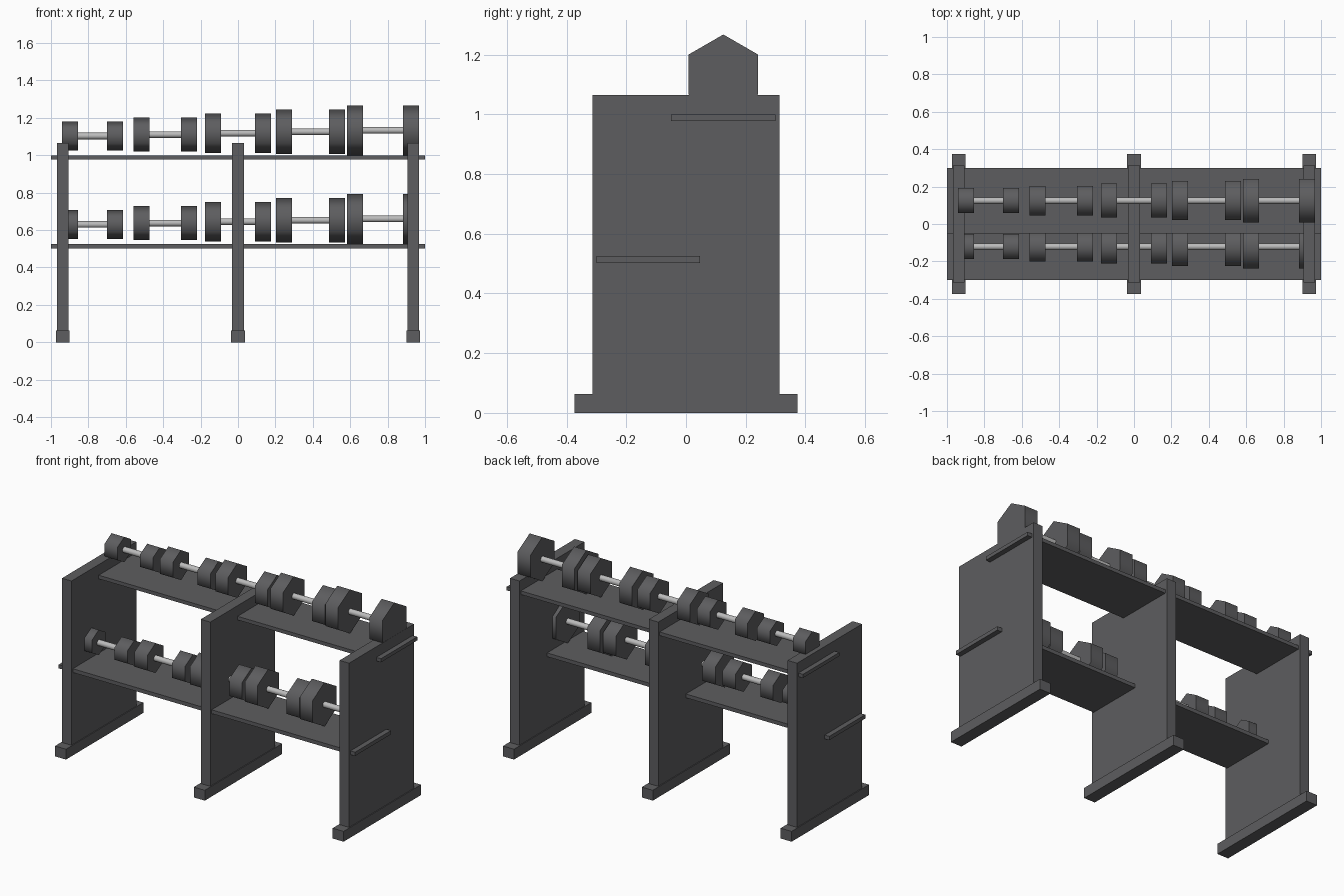
import bpy
import math

if "Cube" in bpy.data.objects:
    bpy.data.objects.remove(bpy.data.objects["Cube"], do_unlink=True)


def make_material(name, colour):
    mat = bpy.data.materials.new(name)
    mat.use_nodes = True
    mat.diffuse_color = colour
    mat.node_tree.nodes["Principled BSDF"].inputs["Base Color"].default_value = colour
    return mat


dark = make_material("dark grey", (0.11, 0.11, 0.115, 1))
steel = make_material("light steel", (0.5, 0.5, 0.5, 1))


def box(name, x, y, z):
    """Box from (min, max) pairs along each axis."""
    spans = (x, y, z)
    bpy.ops.mesh.primitive_cube_add(size=1, location=[(a + b) / 2 for a, b in spans])
    obj = bpy.context.object
    obj.name = name
    obj.scale = [b - a for a, b in spans]
    bpy.ops.object.transform_apply(location=False, rotation=False, scale=True)
    obj.data.materials.append(dark)
    return obj


def rod(name, x0, x1, y, z, radius, sides, mat):
    """Prism lying along x, with one corner pointing straight up."""
    bpy.ops.mesh.primitive_cylinder_add(
        vertices=sides, radius=radius, depth=x1 - x0,
        location=((x0 + x1) / 2, y, z), rotation=(math.pi / 2, 0, math.pi / 2))
    obj = bpy.context.object
    obj.name = name
    bpy.ops.object.transform_apply(location=False, rotation=True, scale=False)
    obj.data.materials.append(mat)
    bpy.ops.object.shade_smooth_by_angle(angle=math.radians(65))
    return obj


# Upright panels on feet
for side, x in (("right", -0.937), ("middle", 0), ("left", 0.937)):
    box(side + "_panel", (x - 0.032, x + 0.032), (-0.313, 0.313), (0.063, 1.065))
    box(side + "_foot", (x - 0.037, x + 0.037), (-0.373, 0.373), (0, 0.063))

# Shelves running through the panels
box("upper_shelf", (-1, 1), (-0.05, 0.3), (0.978, 1.0))
box("lower_shelf", (-1, 1), (-0.3, 0.047), (0.502, 0.525))

# Dumbbells: outer x ends, growing in size towards the left
HEAD = 0.086
ends = ((-0.941, -0.615), (-0.558, -0.218), (-0.177, 0.177),
        (0.203, 0.572), (0.583, 0.968))
for row, y, base in (("upper", 0.125, 1.103), ("lower", -0.121, 0.63)):
    for i, (x0, x1) in enumerate(ends):
        radius = 0.077 + 0.01425 * i
        z = base + 0.0075 * i
        name = f"{row}_dumbbell_{i + 1}"
        rod(name + "_head_right", x0, x0 + HEAD, y, z, radius, 6, dark)
        rod(name + "_head_left", x1 - HEAD, x1, y, z, radius, 6, dark)
        rod(name + "_handle", x0 + HEAD / 2, x1 - HEAD / 2, y, z, 0.0175, 24, steel)
